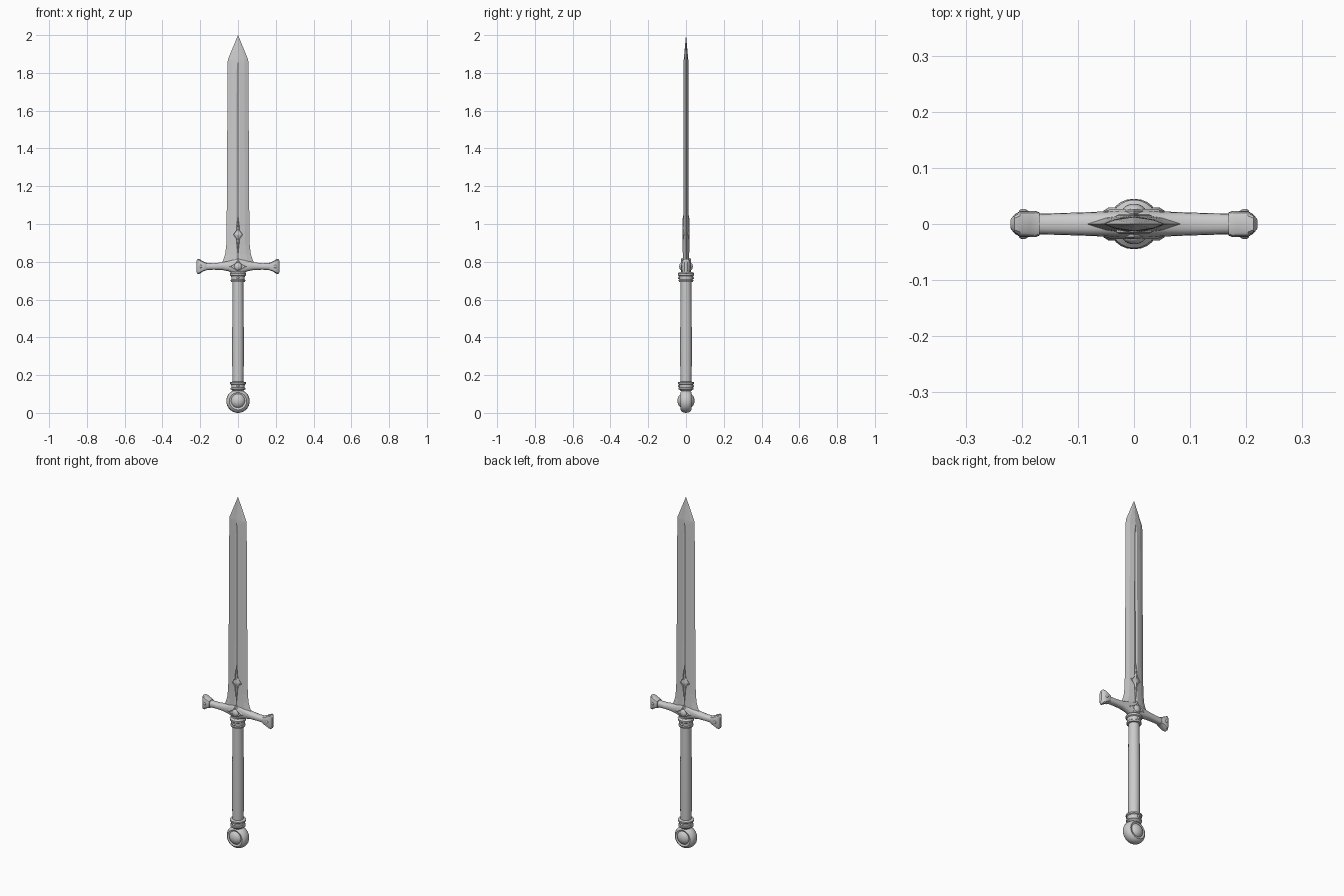
import bpy, bmesh, math
from mathutils import Matrix

if "Cube" in bpy.data.objects:
    bpy.data.objects.remove(bpy.data.objects["Cube"])


def finish(name, bm, angle=None):
    bmesh.ops.recalc_face_normals(bm, faces=bm.faces)
    me = bpy.data.meshes.new(name)
    bm.to_mesh(me)
    bm.free()
    ob = bpy.data.objects.new(name, me)
    bpy.context.collection.objects.link(ob)
    if angle:
        bpy.ops.object.select_all(action='DESELECT')
        ob.select_set(True)
        bpy.context.view_layer.objects.active = ob
        bpy.ops.object.shade_smooth_by_angle(angle=math.radians(angle))
    return ob


def loft(name, rings, angle=None):
    """Skin a list of equal-length point rings and cap both ends."""
    bm = bmesh.new()
    vs = [[bm.verts.new(p) for p in r] for r in rings]
    n = len(vs[0])
    for a, b in zip(vs, vs[1:]):
        for i in range(n):
            j = (i + 1) % n
            bm.faces.new((a[i], a[j], b[j], b[i]))
    bm.faces.new(vs[0])
    bm.faces.new(vs[-1])
    bmesh.ops.remove_doubles(bm, verts=bm.verts, dist=1e-5)
    return finish(name, bm, angle)


def lathe(name, profile, n=24, angle=35):
    """Revolve (radius, z) pairs about the z axis."""
    return loft(name, [[(r * math.cos(2 * math.pi * i / n), r * math.sin(2 * math.pi * i / n), z)
                        for i in range(n)] for r, z in profile], angle)


def ball(name, loc, size):
    bm = bmesh.new()
    bmesh.ops.create_uvsphere(bm, u_segments=20, v_segments=12, radius=1,
                              matrix=Matrix.Translation(loc) @ Matrix.Diagonal((*size, 1)))
    return finish(name, bm, 60)


def blade_ring(z, w, t, groove, gw):
    half = [(w, 0), (w * .62, t * .62), (gw, t), (0, t - groove),
            (-gw, t), (-w * .62, t * .62), (-w, 0)]
    return [(x, y, z) for x, y in half] + [(x, -y, z) for x, y in half[-2:0:-1]]


# Blade: flared root, long fuller, pointed tip
loft("blade", [blade_ring(*s) for s in (
    (.785, .088, .018, .004, .011), (.81, .078, .017, .004, .011),
    (.84, .068, .016, .004, .011), (.89, .062, .015, .004, .011),
    (1.0, .060, .0145, .004, .011), (1.80, .055, .013, .004, .009),
    (1.855, .0545, .0125, .0003, .003), (1.87, .054, .012, .0002, .002),
    (2.0, .0003, .0003, 0, .0001))])


# Four-pointed star set into each blade face
def star(name, side):
    def outline(s, y):
        pts = [(0, .10), (.009, .03), (.031, 0), (.009, -.03),
               (0, -.11), (-.009, -.03), (-.031, 0), (-.009, .03)]
        return [(x * s, side * y, .945 + z * s) for x, z in pts]
    loft(name, [outline(1, .005), outline(1, .0155), outline(.8, .018),
                outline(.7, .0155), outline(.3, .018), outline(.05, .019)])


for side, tag in ((-1, "front"), (1, "back")):
    star("blade_star_" + tag, side)
    ball("guard_gem_" + tag, (0, side * .022, .775), (.021, .014, .021))
    ball("pommel_gem_" + tag, (0, side * .014, .064), (.040, .031, .040))
    ball("upper_collar_rivet_" + tag, (0, side * .037, .715), (.007, .006, .007))
    ball("lower_collar_rivet_" + tag, (0, side * .037, .142), (.007, .006, .007))


# Crossguard: sections along x given as (x, bottom z, top z, half depth)
def guard_ring(x, z0, z1, hy, p=.8, n=16):
    pts = []
    for i in range(n):
        a = 2 * math.pi * i / n
        c, s = math.cos(a), math.sin(a)
        pts.append((x, hy * math.copysign(abs(c) ** p, c),
                    (z0 + z1) / 2 + (z1 - z0) / 2 * math.copysign(abs(s) ** p, s)))
    return pts


arm = [(0, .732, .822, .026), (.025, .738, .815, .025), (.05, .750, .805, .0225),
       (.085, .757, .797, .021), (.13, .758, .792, .0195), (.185, .755, .794, .018)]
full = [(-x, a, b, c) for x, a, b, c in arm[:0:-1]] + arm
loft("crossguard", [guard_ring(*s) for s in full], 40)
cap = [(.168, .754, .796, .0205), (.176, .752, .798, .0235), (.186, .748, .803, .0235),
       (.203, .737, .813, .023), (.213, .734, .816, .017), (.220, .745, .804, .008)]
for m, tag in ((-1, "left"), (1, "right")):
    loft("guard_cap_" + tag, [guard_ring(m * x, a, b, c, .5) for x, a, b, c in cap], 30)
    for side, face in ((-1, "front"), (1, "back")):
        ball(f"cap_rivet_{tag}_{face}", (m * .197, side * .022, .775), (.008, .005, .008))

# Diamond shield framing the gem at the guard centre
for side, tag in ((-1, "front"), (1, "back")):
    loft("guard_plate_" + tag, [
        [(x * s, side * y, .776 + z * s) for x, z in
         ((0, .044), (.018, .020), (.052, 0), (.018, -.022), (0, -.042),
          (-.018, -.022), (-.052, 0), (-.018, .020))]
        for s, y in ((1, .012), (1, .023), (.75, .027), (.6, .025))])

# Grip and banded collars
lathe("grip", [(.029, .15), (.0305, .25), (.0305, .45), (.029, .60), (.028, .70)])
lathe("upper_collar", [(.028, .692), (.037, .694), (.039, .702), (.035, .706), (.036, .724),
                       (.042, .728), (.043, .738), (.034, .746)])
lathe("lower_collar", [(.028, .115), (.033, .122), (.040, .125), (.040, .132), (.035, .135),
                       (.036, .150), (.042, .154), (.042, .162), (.029, .166)])

# Pommel: rounded disc facing front
pommel = lathe("pommel_disc", [(.040, -.026), (.046, -.029), (.054, -.024), (.060, -.014), (.062, 0),
                               (.060, .014), (.054, .024), (.046, .029), (.040, .026)], 32, 40)
pommel.data.transform(Matrix.Translation((0, 0, .062)) @ Matrix.Rotation(math.pi / 2, 4, 'X'))
